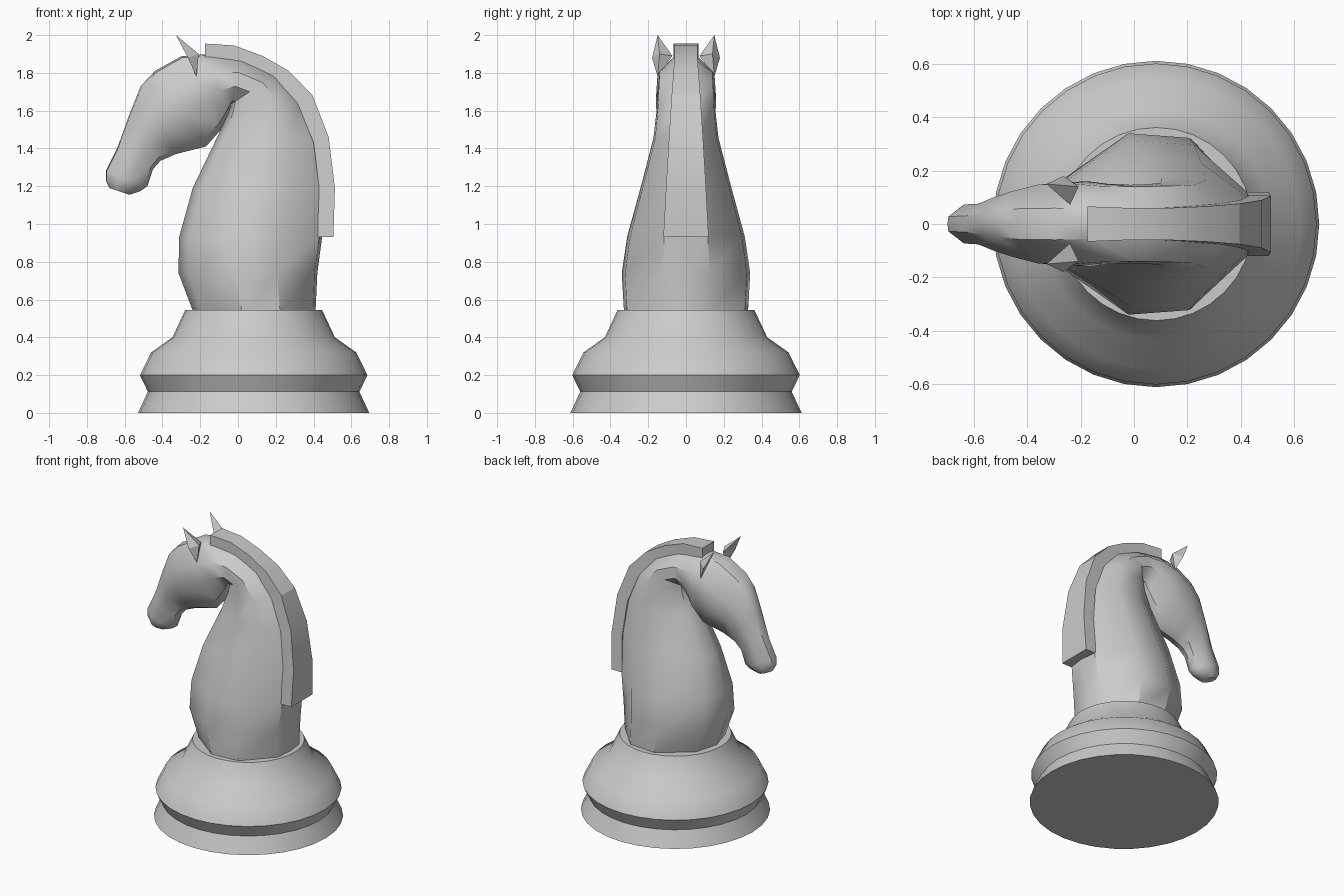
import bpy, bmesh, math


def finish(name, bm, angle=None):
    bmesh.ops.recalc_face_normals(bm, faces=bm.faces[:])
    me = bpy.data.meshes.new(name)
    bm.to_mesh(me)
    bm.free()
    ob = bpy.data.objects.new(name, me)
    bpy.context.collection.objects.link(ob)
    if angle:
        bpy.ops.object.select_all(action='DESELECT')
        ob.select_set(True)
        bpy.context.view_layer.objects.active = ob
        bpy.ops.object.shade_smooth_by_angle(angle=math.radians(angle))
    return ob


def loft(name, rings, angle):
    """Skin a list of equally sized closed rings and cap both ends."""
    bm = bmesh.new()
    rows = [[bm.verts.new(p) for p in ring] for ring in rings]
    n = len(rows[0])
    for a, b in zip(rows, rows[1:]):
        for i in range(n):
            j = (i + 1) % n
            bm.faces.new((a[i], a[j], b[j], b[i]))
    bm.faces.new(rows[0])
    bm.faces.new(rows[-1])
    return finish(name, bm, angle)


# Turned base
profile = [(0.612, 0), (0.56, 0.112), (0.602, 0.2), (0.543, 0.32),
           (0.43, 0.4), (0.362, 0.545)]
turn = [2 * math.pi * i / 32 for i in range(32)]
loft("base", [[(0.083 + r * math.cos(a), r * math.sin(a), z) for a in turn]
              for r, z in profile], 35)

# Neck and head: each section runs from the back edge to the front edge
# (back x, back z, front x, front z, half width)
sections = [
    (0.41, 0.53, -0.235, 0.53, 0.328), (0.42, 0.74, -0.315, 0.74, 0.34),
    (0.445, 0.93, -0.312, 0.93, 0.312), (0.455, 1.20, -0.24, 1.19, 0.24),
    (0.425, 1.45, -0.11, 1.46, 0.172), (0.34, 1.65, -0.055, 1.58, 0.155),
    (0.20, 1.79, -0.03, 1.64, 0.15), (0.02, 1.87, -0.035, 1.635, 0.147),
    (-0.16, 1.90, -0.05, 1.58, 0.15), (-0.30, 1.888, -0.09, 1.50, 0.16),
    (-0.44, 1.81, -0.17, 1.41, 0.155), (-0.515, 1.73, -0.33, 1.37, 0.128),
    (-0.575, 1.58, -0.41, 1.335, 0.105), (-0.64, 1.40, -0.45, 1.29, 0.08),
    (-0.70, 1.28, -0.48, 1.20, 0.077), (-0.70, 1.23, -0.515, 1.175, 0.07),
    (-0.68, 1.19, -0.575, 1.155, 0.045)]
half = [(0.02, 0.37), (0.29, 0.95), (0.60, 1.0), (0.93, 0.5)]
outline = [(0, 0)] + half + [(1, 0)] + [(t, -w) for t, w in reversed(half)]
loft("neck_and_head",
     [[(bx + (fx - bx) * t, w * hw, bz + (fz - bz) * t) for t, w in outline]
      for bx, bz, fx, fz, hw in sections], 40)

# Mane strip: (outer x, outer z, inner x, inner z, half width)
mane = [
    (0.505, 0.93, 0.42, 0.93, 0.12), (0.513, 1.19, 0.43, 1.19, 0.106),
    (0.48, 1.46, 0.40, 1.43, 0.09), (0.395, 1.68, 0.32, 1.63, 0.076),
    (0.27, 1.81, 0.20, 1.77, 0.066), (0.13, 1.89, 0.10, 1.825, 0.06),
    (-0.02, 1.945, -0.03, 1.87, 0.06), (-0.175, 1.955, -0.175, 1.885, 0.066)]
loft("mane", [[(ox, -w, oz), (ox, w, oz), (ix, w, iz), (ix, -w, iz)]
              for ox, oz, ix, iz, w in mane], 20)

# Pointed ears with a hollow front
for side, name in ((1, "ear_left"), (-1, "ear_right")):
    bm = bmesh.new()
    pts = [(-0.328, 0.15, 2.0), (-0.22, 0.15, 1.78), (-0.265, 0.18, 1.88),
           (-0.208, 0.14, 1.90), (-0.24, 0.072, 1.89), (-0.25, 0.125, 1.89)]
    v = [bm.verts.new((x, y * side, z)) for x, y, z in pts]
    ring = v[2:]
    for i in range(4):
        bm.faces.new((v[0], ring[i], ring[(i + 1) % 4]))
        bm.faces.new((v[1], ring[(i + 1) % 4], ring[i]))
    finish(name, bm)
